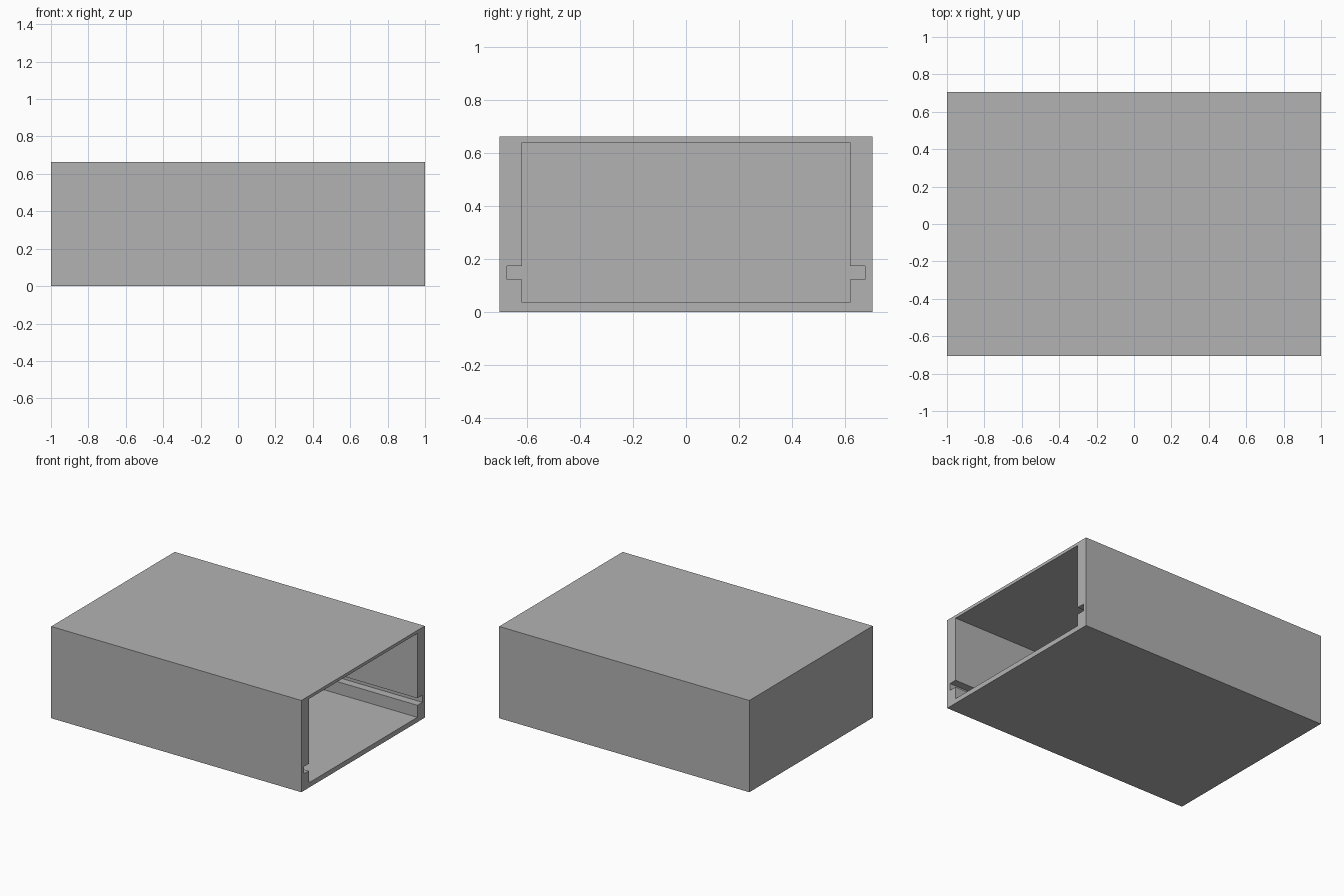
import bpy
import bmesh

cube = bpy.data.objects.get("Cube")
if cube:
    bpy.data.objects.remove(cube, do_unlink=True)

LENGTH, WIDTH, HEIGHT = 2.0, 1.41, 0.663
END_WALL = 0.08

# Plain grey material
grey = bpy.data.materials.new("plain grey")
grey.use_nodes = True
colour = (0.448, 0.448, 0.448, 1)
grey.diffuse_color = colour
grey.node_tree.nodes["Principled BSDF"].inputs["Base Color"].default_value = colour


def extrude_profile(name, profile, x_start, x_end):
    """Extrude a closed (y, z) profile along x into a solid object."""
    bm = bmesh.new()
    face = bm.faces.new([bm.verts.new((x_start, y, z)) for y, z in profile])
    grown = bmesh.ops.extrude_face_region(bm, geom=[face], use_keep_orig=True)
    moved = [g for g in grown["geom"] if isinstance(g, bmesh.types.BMVert)]
    bmesh.ops.translate(bm, verts=moved, vec=(x_end - x_start, 0, 0))
    bmesh.ops.recalc_face_normals(bm, faces=bm.faces)
    mesh = bpy.data.meshes.new(name)
    bm.to_mesh(mesh)
    bm.free()
    mesh.materials.append(grey)
    obj = bpy.data.objects.new(name, mesh)
    bpy.context.collection.objects.link(obj)
    return obj


def mirrored(half):
    """Complete a half profile with its mirror image across y = 0."""
    return half + [(-y, z) for y, z in reversed(half)]


# Outer sleeve block
sleeve = extrude_profile("sleeve", mirrored([(WIDTH / 2, 0), (WIDTH / 2, HEIGHT)]),
                         -LENGTH / 2, LENGTH / 2)

# Cavity with a runner groove along each side, open at the +x end
cavity_half = [(0.62, 0.035), (0.62, 0.122), (0.677, 0.122),
               (0.677, 0.173), (0.62, 0.173), (0.62, 0.641)]
cavity = extrude_profile("cavity_cutter", mirrored(cavity_half),
                         -LENGTH / 2 + END_WALL, LENGTH / 2 + 0.1)
cavity.hide_render = True

# Hollow out the sleeve, then discard the cutter
cut = sleeve.modifiers.new("hollow", "BOOLEAN")
cut.operation = "DIFFERENCE"
cut.solver = "EXACT"
cut.object = cavity
bpy.context.view_layer.objects.active = sleeve
sleeve.select_set(True)
bpy.ops.object.modifier_apply(modifier=cut.name)
bpy.data.objects.remove(cavity, do_unlink=True)
